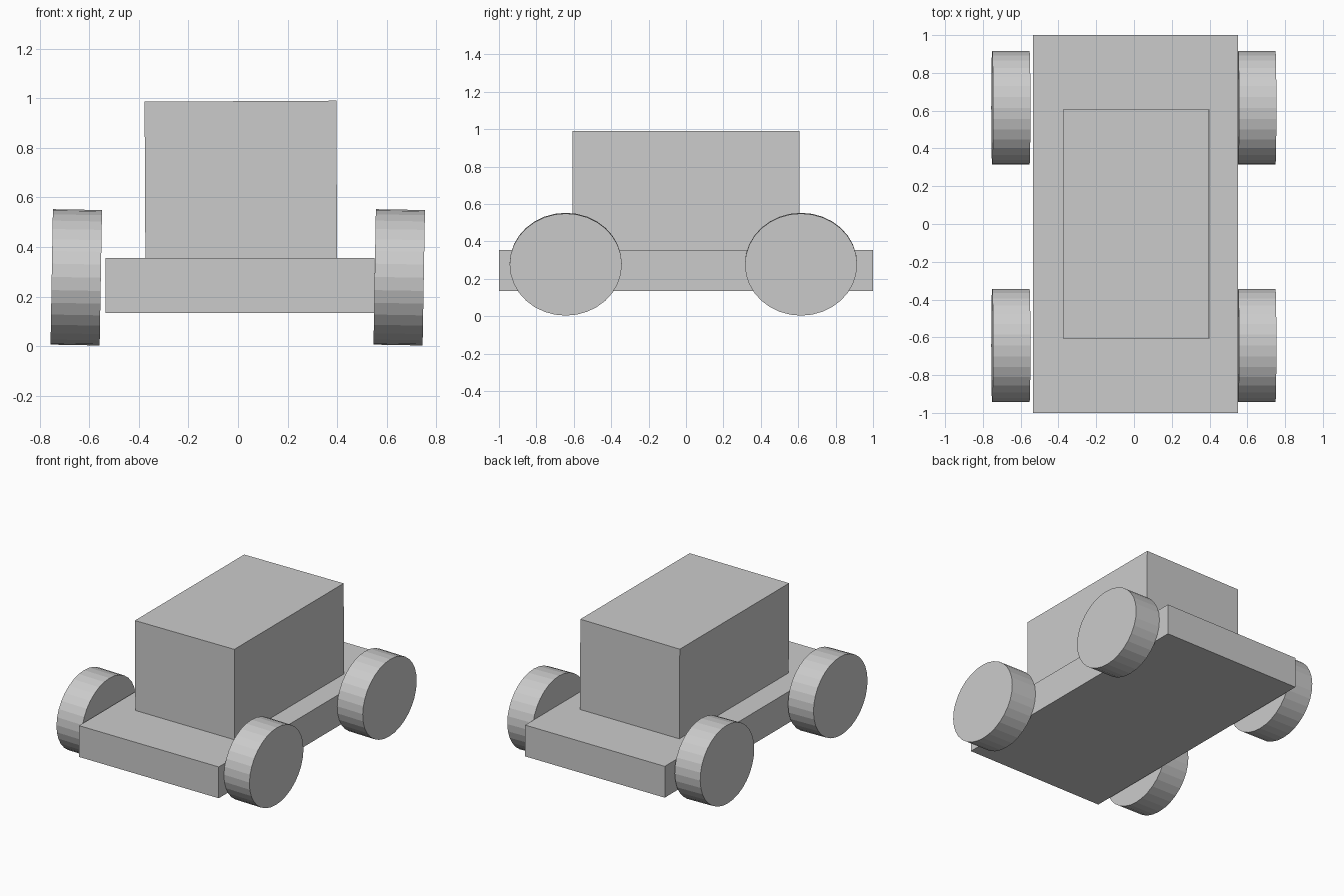
import bpy
from math import radians

if "Cube" in bpy.data.objects:
    bpy.data.objects.remove(bpy.data.objects["Cube"])


def box(name, lo, hi, tilt=0.0):
    """Box spanning lo..hi, leaning slightly about y."""
    centre = [(a + b) / 2 for a, b in zip(lo, hi)]
    bpy.ops.mesh.primitive_cube_add(size=1, location=centre, rotation=(0, radians(tilt), 0))
    ob = bpy.context.object
    ob.name = name
    ob.scale = [b - a for a, b in zip(lo, hi)]
    return ob


def wheel(name, x, y):
    """Slightly flattened disc wheel with its axle along x."""
    bpy.ops.mesh.primitive_cylinder_add(vertices=32, radius=1, depth=1,
                                        location=(x, y, 0.278),
                                        rotation=(0, radians(91), 0))
    ob = bpy.context.object
    ob.name = name
    ob.scale = (0.273, 0.30, 0.198)
    return ob


# Flat chassis slab
box("chassis", (-0.535, -1.0, 0.135), (0.55, 1.0, 0.355))

# Cabin block standing on the chassis
box("cabin", (-0.375, -0.607, 0.35), (0.398, 0.607, 0.988), tilt=-0.3)

# Four wheels beside the chassis
for side, x in (("left", -0.652), ("right", 0.65)):
    for end, y in (("front", -0.643), ("back", 0.615)):
        wheel(f"{end}_{side}_wheel", x, y)
